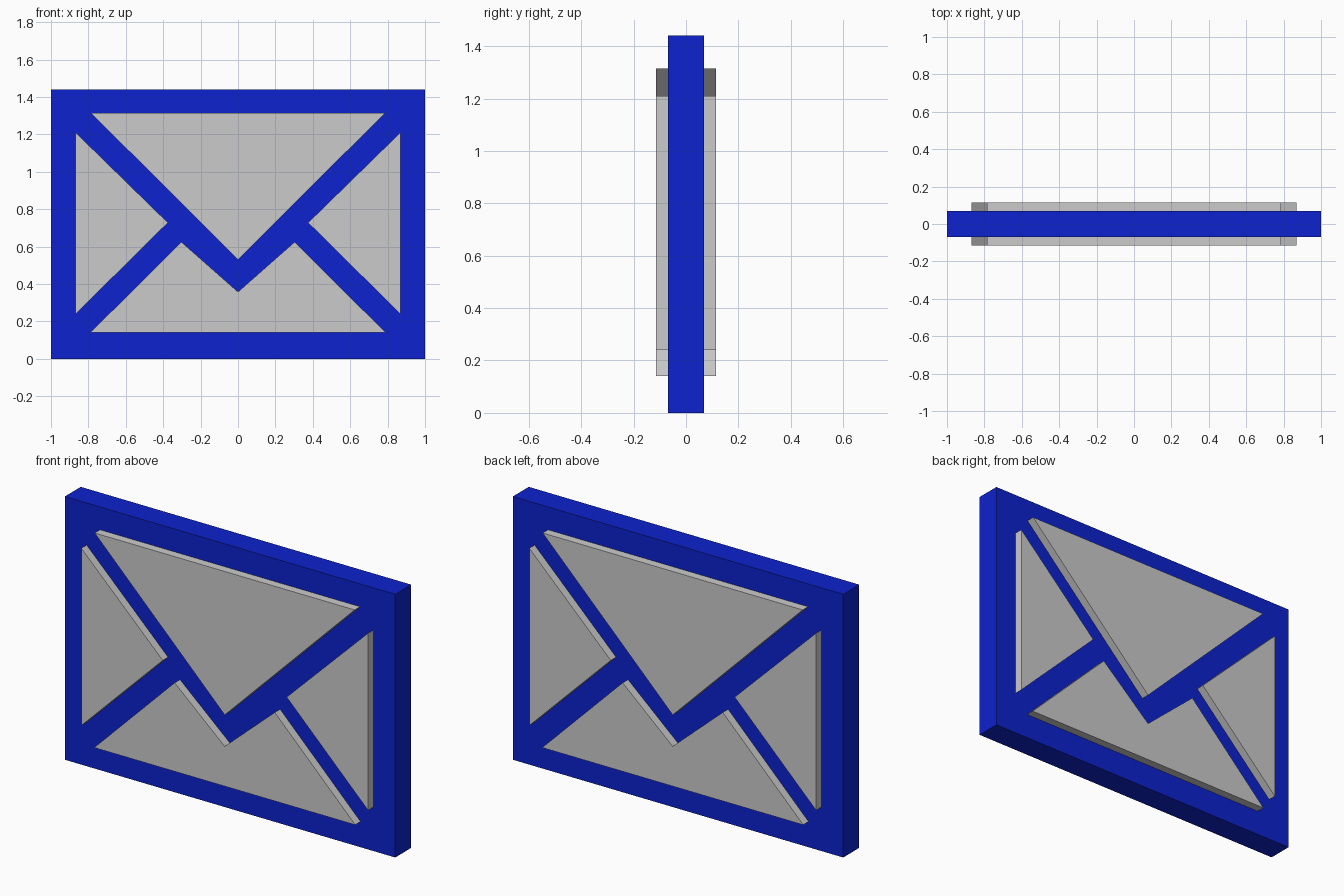
import bpy, bmesh

if "Cube" in bpy.data.objects:
    bpy.data.objects.remove(bpy.data.objects["Cube"])


def material(name, color):
    m = bpy.data.materials.new(name)
    m.diffuse_color = (*color, 1.0)
    m.use_nodes = True
    m.node_tree.nodes["Principled BSDF"].inputs["Base Color"].default_value = m.diffuse_color
    return m


blue = material("blue", (0.004, 0.016, 0.62))
grey = material("light grey", (0.6, 0.6, 0.6))


def prism(name, outline, y0, y1, mat):
    """Extrude an x-z outline from y0 to y1."""
    bm = bmesh.new()
    face = bm.faces.new([bm.verts.new((x, y0, z)) for x, z in outline])
    ext = bmesh.ops.extrude_face_region(bm, geom=[face])
    moved = [v for v in ext["geom"] if isinstance(v, bmesh.types.BMVert)]
    bmesh.ops.translate(bm, vec=(0, y1 - y0, 0), verts=moved)
    bmesh.ops.recalc_face_normals(bm, faces=bm.faces)
    mesh = bpy.data.meshes.new(name)
    bm.to_mesh(mesh)
    bm.free()
    mesh.materials.append(mat)
    obj = bpy.data.objects.new(name, mesh)
    bpy.context.collection.objects.link(obj)
    return obj


# Envelope body
prism("envelope_body", [(-1, 0), (1, 0), (1, 1.44), (-1, 1.44)], -0.069, 0.069, blue)

# Raised paper panels, repeated on front and back
side = [(0.868, 0.24), (0.868, 1.21), (0.375, 0.728)]
panels = {
    "top_flap": [(-0.787, 1.315), (0.787, 1.315), (0, 0.53)],
    "bottom_flap": [(-0.79, 0.14), (0.79, 0.14), (0.303, 0.625), (0, 0.358), (-0.303, 0.625)],
    "right_flap": side,
    "left_flap": [(-x, z) for x, z in side],
}
for name, outline in panels.items():
    for label, s in (("front", -1), ("back", 1)):
        prism(f"{label}_{name}", outline, s * 0.069, s * 0.115, grey)
